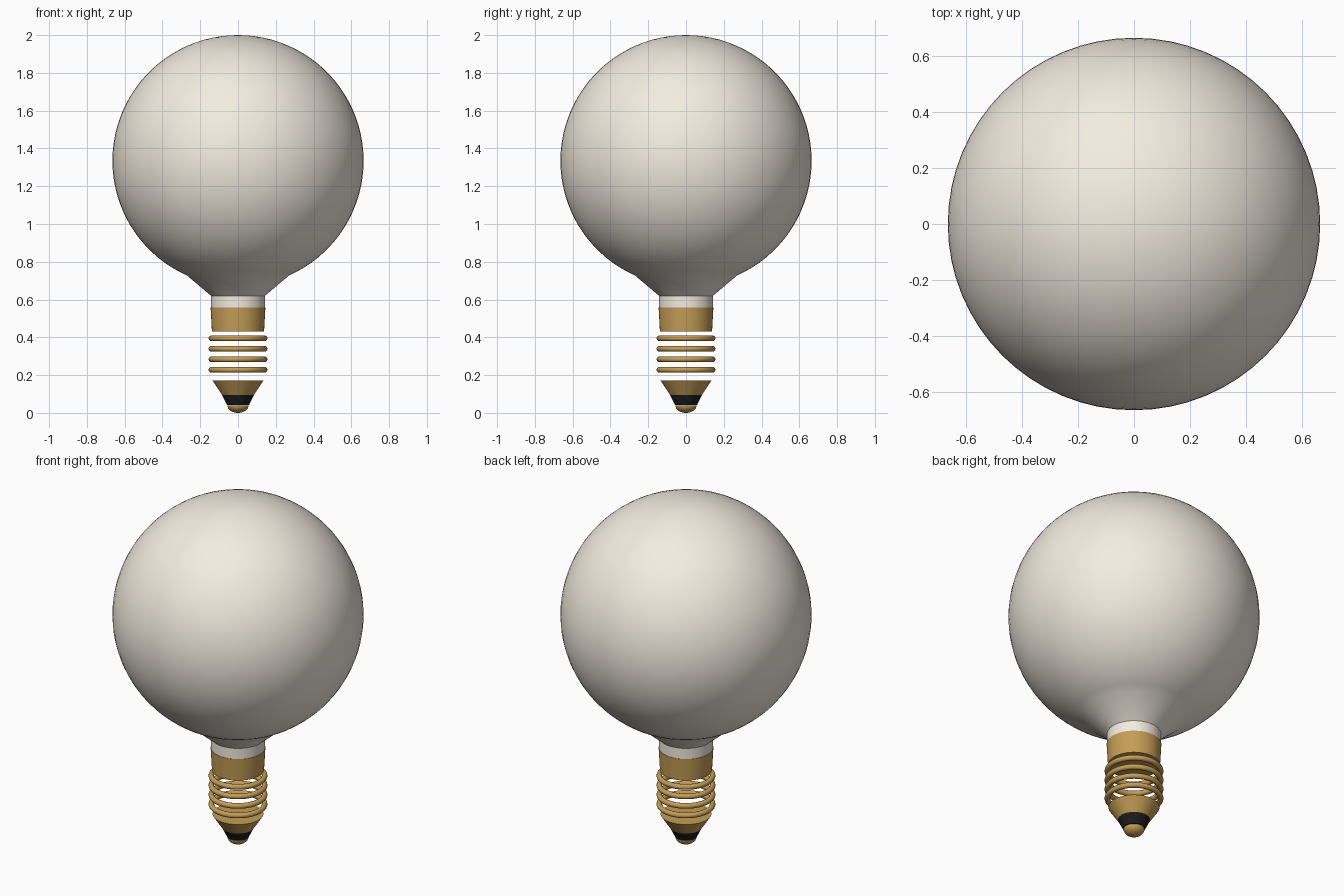
import bpy, math

if "Cube" in bpy.data.objects:
    bpy.data.objects.remove(bpy.data.objects["Cube"])

SEG = 64


def material(name, rgb):
    m = bpy.data.materials.new(name)
    m.diffuse_color = (*rgb, 1)
    m.use_nodes = True
    m.node_tree.nodes["Principled BSDF"].inputs["Base Color"].default_value = m.diffuse_color
    return m


def finish(obj, name, mat):
    obj.name = name
    obj.data.materials.append(mat)
    bpy.ops.object.select_all(action='DESELECT')
    obj.select_set(True)
    bpy.context.view_layer.objects.active = obj
    bpy.ops.object.shade_smooth_by_angle(angle=math.radians(35))


def lathe(name, profile, mat):
    """Spin (radius, z) points, listed bottom to top, around z; ends are closed."""
    verts, faces, rings = [], [], []
    for r, z in profile:
        n = 1 if r < 1e-6 else SEG
        rings.append(range(len(verts), len(verts) + n))
        verts += [(r * math.cos(2 * math.pi * i / SEG),
                   r * math.sin(2 * math.pi * i / SEG), z) for i in range(n)]
    for a, b in zip(rings, rings[1:]):
        for i in range(SEG):
            j = (i + 1) % SEG
            if len(a) == 1:
                faces.append((a[0], b[j], b[i]))
            elif len(b) == 1:
                faces.append((a[i], a[j], b[0]))
            else:
                faces.append((a[i], a[j], b[j], b[i]))
    if len(rings[0]) > 1:
        faces.append(tuple(reversed(rings[0])))
    if len(rings[-1]) > 1:
        faces.append(tuple(rings[-1]))
    mesh = bpy.data.meshes.new(name)
    mesh.from_pydata(verts, [], faces)
    obj = bpy.data.objects.new(name, mesh)
    bpy.context.collection.objects.link(obj)
    finish(obj, name, mat)


frosted = material("frosted_glass", (0.9, 0.84, 0.75))
brass = material("brass", (0.56, 0.34, 0.09))
black = material("black_insulator", (0.012, 0.012, 0.012))

# Glass globe with flared neck
R, CZ = 0.665, 1.335
start = math.asin(0.27 / R)
globe = [(0.143, 0.55), (0.143, 0.62)]
for i in range(41):
    a = start + (math.pi - start) * i / 40
    globe.append((R * math.sin(a) if i < 40 else 0, CZ - R * math.cos(a)))
lathe("glass_globe", globe, frosted)

# Metal sleeve
lathe("cap_sleeve", [(0.138, 0.43), (0.145, 0.558)], brass)

# Screw thread rings
for i in range(4):
    bpy.ops.mesh.primitive_torus_add(location=(0, 0, 0.228 + 0.0555 * i),
                                     major_radius=0.141, minor_radius=0.015,
                                     major_segments=SEG, minor_segments=12)
    finish(bpy.context.object, f"thread_ring_{i + 1}", brass)

# Tapered base, insulator and contact
lathe("cap_cone", [(0.085, 0.096), (0.135, 0.172)], brass)
lathe("insulator", [(0.058, 0.042), (0.085, 0.096)], black)
tip = [(0.056 * math.sin(math.pi * i / 16), 0.04 - 0.04 * math.cos(math.pi * i / 16))
       for i in range(9)]
lathe("contact_tip", tip, brass)
